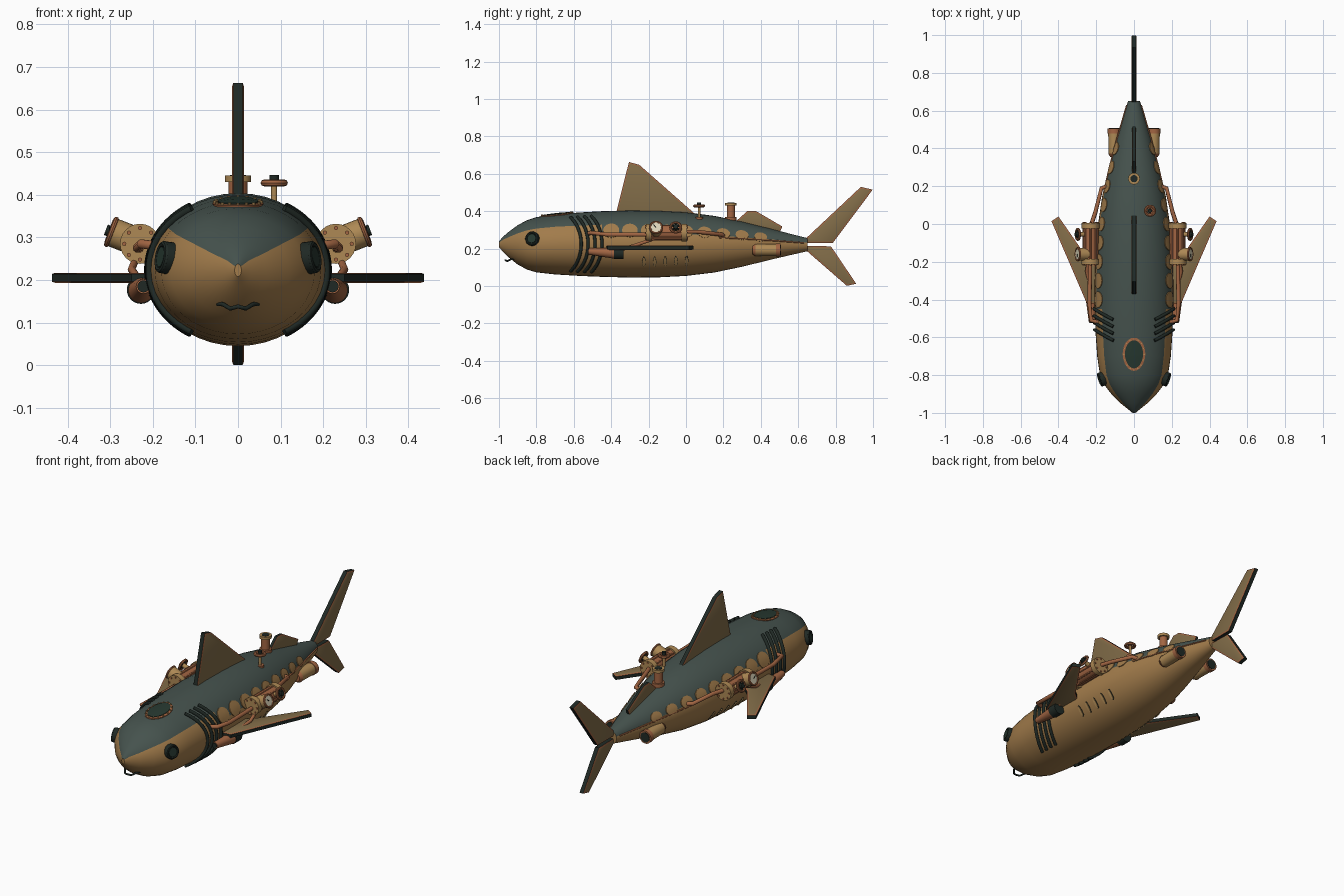
import bpy, bmesh, math
from mathutils import Vector

if "Cube" in bpy.data.objects:
    bpy.data.objects.remove(bpy.data.objects["Cube"])

def material(name, rgb):
    m = bpy.data.materials.new(name)
    m.diffuse_color = (*rgb, 1)
    m.use_nodes = True
    m.node_tree.nodes["Principled BSDF"].inputs["Base Color"].default_value = m.diffuse_color
    return m

TEAL = material("hull_teal", (0.06, 0.085, 0.075))
GOLD = material("hull_gold", (0.36, 0.20, 0.07))
COPPER = material("copper", (0.36, 0.13, 0.055))
BRASS = material("brass", (0.42, 0.25, 0.09))
BLACK = material("blackened_iron", (0.014, 0.022, 0.018))
TAN = material("fin_bronze", (0.22, 0.15, 0.065))
CREAM = material("dial_cream", (0.7, 0.65, 0.48))
GLASS = material("dark_glass", (0.02, 0.04, 0.03))

def finish(name, bm, mats):
    bmesh.ops.recalc_face_normals(bm, faces=bm.faces)
    me = bpy.data.meshes.new(name)
    bm.to_mesh(me)
    bm.free()
    for m in mats:
        me.materials.append(m)
    ob = bpy.data.objects.new(name, me)
    bpy.context.collection.objects.link(ob)
    return ob

# Hull profile: y, half width, top z, bottom z
HULL = [(-1.0, .008, .238, .208), (-.98, .032, .262, .185), (-.95, .070, .288, .155),
        (-.9, .120, .325, .115), (-.85, .158, .352, .088), (-.8, .180, .368, .073),
        (-.7, .195, .383, .062), (-.57, .204, .393, .054), (-.45, .208, .400, .049),
        (-.3, .208, .404, .045), (-.15, .203, .402, .046), (0, .190, .394, .054),
        (.15, .168, .375, .072), (.3, .133, .344, .103), (.45, .092, .307, .140),
        (.57, .056, .276, .168), (.65, .032, .256, .186)]

def section(y):
    for a, b in zip(HULL, HULL[1:]):
        if y <= b[0]:
            t = (y - a[0]) / (b[0] - a[0])
            return [a[i] + (b[i] - a[i]) * t for i in (1, 2, 3)]
    return HULL[-1][1:]

def skin(y, deg, off=0.0, s=1):
    w, top, bot = section(y)
    a = math.radians(deg)
    return Vector((s * (w + off) * math.cos(a), y,
                   (top + bot) / 2 + ((top - bot) / 2 + off) * math.sin(a)))

# Hull, with the dark back chosen by angle around the body
N = 40
bm = bmesh.new()
rings = [[bm.verts.new(skin(p[0], 360 * i / N)) for i in range(N)] for p in HULL]
for k in range(len(rings) - 1):
    low = 36 if HULL[k][0] < -.5 else 18
    for i in range(N):
        j = (i + 1) % N
        f = bm.faces.new((rings[k][i], rings[k][j], rings[k + 1][j], rings[k + 1][i]))
        f.material_index = 1 if low < 360 * (i + .5) / N < 180 - low else 0
bm.faces.new(rings[0])
bm.faces.new(rings[-1])
finish("hull", bm, [GOLD, TEAL])

def cyl(name, p1, p2, r1, mat, r2=None, n=24):
    p1, p2 = Vector(p1), Vector(p2)
    d = p2 - p1
    bm = bmesh.new()
    bmesh.ops.create_cone(bm, cap_ends=True, segments=n, radius1=r1,
                          radius2=r1 if r2 is None else r2, depth=d.length)
    bm.transform(d.to_track_quat('Z', 'Y').to_matrix().to_4x4())
    bmesh.ops.translate(bm, verts=bm.verts, vec=(p1 + p2) / 2)
    return finish(name, bm, [mat])

def ring(name, c, axis, R, r, mat):
    q = Vector(axis).to_track_quat('Z', 'Y')
    bpy.ops.mesh.primitive_torus_add(location=c, rotation=q.to_euler(), major_radius=R,
                                     minor_radius=r, major_segments=28, minor_segments=8)
    ob = bpy.context.object
    ob.name = name
    ob.data.materials.append(mat)

def tube(name, pts, r, mat):
    cu = bpy.data.curves.new(name, 'CURVE')
    cu.dimensions = '3D'
    cu.bevel_depth, cu.bevel_resolution, cu.use_fill_caps = r, 3, True
    sp = cu.splines.new('POLY')
    sp.points.add(len(pts) - 1)
    for p, co in zip(sp.points, pts):
        p.co = (*co, 1)
    cu.materials.append(mat)
    bpy.context.collection.objects.link(bpy.data.objects.new(name, cu))

def plate(name, y, deg, ry, rs, mat, off=.004, s=1, n=24):
    """Oval plate wrapped on the hull."""
    w, top, bot = section(y)
    a = math.radians(deg)
    arc = math.hypot(w * math.sin(a), (top - bot) / 2 * math.cos(a))
    bm = bmesh.new()
    mid = bm.verts.new(skin(y, deg, off, s))
    loops = []
    for f, o in ((.5, off), (1, off), (1, -.004)):
        loops.append([bm.verts.new(skin(
            y + f * ry * math.cos(2 * math.pi * i / n),
            deg + math.degrees(f * rs * math.sin(2 * math.pi * i / n) / arc), o, s))
            for i in range(n)])
    for i in range(n):
        j = (i + 1) % n
        bm.faces.new((mid, loops[0][i], loops[0][j]))
        for A, B in zip(loops, loops[1:]):
            bm.faces.new((A[i], B[i], B[j], A[j]))
    finish(name, bm, [mat])

def fin(name, outline, place, t=.011):
    """Flat fin: iron edge, copper border, bronze panel."""
    bm = bmesh.new()
    A = [bm.verts.new(place(u, v, -t)) for u, v in outline]
    B = [bm.verts.new(place(u, v, t)) for u, v in outline]
    caps = [bm.faces.new(A), bm.faces.new(B[::-1])]
    for i in range(len(A)):
        j = (i + 1) % len(A)
        bm.faces.new((A[i], A[j], B[j], B[i]))
    bmesh.ops.recalc_face_normals(bm, faces=bm.faces)
    for f in bm.faces:
        f.material_index = 0
    r = bmesh.ops.inset_individual(bm, faces=caps, thickness=.007, depth=.003, use_even_offset=True)
    for f in r['faces']:
        f.material_index = 1
    for f in caps:
        f.material_index = 2
    finish(name, bm, [BLACK, COPPER, TAN])

# Upright fins
up = lambda u, v, t: (t, u, v)
fin("dorsal_fin", [(-.375, .385), (-.305, .663), (-.25, .648), (.06, .375)], up)
fin("rear_dorsal_fin", [(.26, .34), (.33, .402), (.375, .400), (.515, .318), (.5, .285)], up, .007)
fin("upper_tail_fin", [(.645, .258), (.935, .53), (.998, .515), (.785, .23), (.645, .23)], up)
fin("lower_tail_fin", [(.645, .215), (.775, .212), (.91, .012), (.86, .001), (.645, .188)], up)

# Roof hatch
plate("hatch_rim", -.69, 90, .088, .06, COPPER, .004)
plate("hatch_glass", -.69, 90, .074, .047, GLASS, .007)
for i in range(16):
    a = math.tau * i / 16
    p = skin(-.69 + .081 * math.cos(a), 90 - math.degrees(.054 * math.sin(a) / .195), .003)
    cyl("hatch_rivet", p, p + Vector((0, 0, .006)), .004, BRASS, n=8)

# Chimney
cyl("chimney", (0, .24, .33), (0, .24, .435), .022, COPPER)
cyl("chimney_base", (0, .24, .345), (0, .24, .37), .031, COPPER)
cyl("chimney_flange", (0, .24, .43), (0, .24, .445), .031, BRASS)
cyl("chimney_mouth", (0, .24, .444), (0, .24, .447), .019, BLACK)

# Deck valve
cyl("valve_stem", (.085, .07, .35), (.085, .07, .435), .007, BRASS, n=12)
cyl("valve_base", (.085, .07, .34), (.085, .07, .368), .02, COPPER)
ring("valve_wheel", (.085, .07, .428), (0, 0, 1), .024, .008, COPPER)
for a in (0, math.pi / 2):
    d = Vector((math.cos(a), math.sin(a), 0)) * .024
    c = Vector((.085, .07, .428))
    cyl("valve_spoke", c - d, c + d, .005, COPPER, n=8)
cyl("valve_knob", (.085, .07, .43), (.085, .07, .447), .011, BLACK, n=12)

# Nose boss and mouth bar
cyl("nose_boss", (0, -.97, .224), (0, -1, .224), .02, BRASS, .008, n=12)
tube("mouth_bar", [(-.058, -.90, .145), (-.035, -.935, .143), (-.018, -.955, .133), (0, -.965, .138),
                   (.018, -.955, .133), (.035, -.935, .143), (.058, -.90, .145)], .005, BLACK)

for s, side in ((1, "right"), (-1, "left")):
    P = lambda x, y, z: Vector((s * x, y, z))
    # Pectoral fin
    fin(side + "_pectoral_fin", [(.17, -.43), (.25, -.42), (.437, .015), (.40, .04), (.24, -.19), (.17, -.25)],
        lambda u, v, t: (s * u, v, .205 + t), .009)
    # Eye porthole
    d = P(.93, -.33, .15).normalized()
    e = skin(-.82, 13, 0, s)
    cyl(side + "_eye_mount", e - d * .02, e + d * .012, .038, BLACK)
    ring(side + "_eye_ring", e + d * .012, d, .031, .007, BLACK)
    cyl(side + "_eye_glass", e + d * .01, e + d * .017, .024, GLASS)
    # Gill bands
    for k in range(4):
        pts = [skin(-.62 + .037 * k + .06 * math.cos(math.radians(b * 1.5)), b, .004, s)
               for b in range(-58, 59, 4)]
        tube(side + "_gill_band", pts, .0085, BLACK)
    # Scalloped border and belly vents
    for k in range(9):
        y = -.4 + .1 * k
        plate(side + "_scallop", y, 24, .043 - .0012 * k, .042 - .002 * k, GOLD, .004, s)
    for k in range(5):
        plate(side + "_vent_rim", -.225 + .057 * k, -32, .0095, .032, BLACK, .002, s, 16)
        plate(side + "_vent", -.225 + .057 * k, -32, .0075, .029, BRASS, .005, s, 16)
    # Boiler
    cyl(side + "_boiler", P(.23, -.2, .285), P(.23, -.01, .285), .039, COPPER)
    for y in (-.215, -.025):
        cyl(side + "_boiler_cap", P(.23, y, .285), P(.23, y + .03, .285), .047, BRASS)
    for k in range(8):
        a = math.tau * k / 8
        c = P(.23 + .037 * math.cos(a), -.22, .285 + .037 * math.sin(a))
        cyl(side + "_cap_bolt", c, c + Vector((0, .23, 0)), .005, COPPER, n=8)
    # Gauge and hand wheel on the boiler
    o = P(.93, 0, .36).normalized()
    g = P(.23, -.16, .287)
    cyl(side + "_gauge_case", g, g + o * .072, .034, BRASS)
    ring(side + "_gauge_rim", g + o * .072, o, .032, .006, COPPER)
    cyl(side + "_gauge_dial", g + o * .07, g + o * .075, .027, CREAM)
    tube(side + "_gauge_needle", [g + o * .076, g + o * .076 + Vector((0, -.014, .012))], .002, BLACK)
    w = P(.23, -.055, .287)
    cyl(side + "_wheel_stem", w, w + o * .08, .012, BRASS, n=12)
    ring(side + "_hand_wheel", w + o * .072, o, .028, .007, COPPER)
    u = o.cross(Vector((0, 1, 0)))
    for k in range(3):
        v = (u * math.cos(k * math.pi / 3) + Vector((0, 1, 0)) * math.sin(k * math.pi / 3)) * .028
        cyl(side + "_wheel_spoke", w + o * .072 - v, w + o * .072 + v, .005, BLACK, n=8)
    cyl(side + "_wheel_hub", w + o * .07, w + o * .086, .013, BLACK, n=12)
    # Pipes
    tube(side + "_front_pipe", [P(.19, -.52, .28), P(.228, -.51, .285), P(.236, -.42, .275), P(.232, -.2, .275)], .011, COPPER)
    tube(side + "_lower_pipe", [P(.225, -.36, .19), P(.25, -.25, .225), P(.235, -.15, .26)], .009, COPPER)
    tube(side + "_rear_pipe", [P(.225, 0, .29), P(.205, .06, .29), P(.172, .19, .275), P(.14, .2, .27)], .011, COPPER)
    tube(side + "_seam_pipe", [skin(.18 + .045 * k, 14, .001, s) for k in range(11)], .004, COPPER)
    # Forward tube
    cyl(side + "_torpedo_cone", P(.222, -.52, .185), P(.228, -.37, .175), .017, COPPER, .031)
    cyl(side + "_torpedo_muzzle", P(.222, -.525, .185), P(.222, -.515, .185), .014, BLACK)
    cyl(side + "_torpedo_breech", P(.228, -.385, .177), P(.228, -.335, .177), .033, BLACK)
    # Rear thruster
    cyl(side + "_thruster", P(.102, .37, .193), P(.105, .49, .193), .032, BRASS)
    cyl(side + "_thruster_nose", P(.102, .355, .193), P(.102, .372, .193), .024, COPPER, .034)
    cyl(side + "_thruster_ring", P(.105, .48, .193), P(.105, .505, .193), .035, COPPER)
    cyl(side + "_thruster_mouth", P(.105, .504, .193), P(.105, .508, .193), .027, BLACK)

# Smooth shading with sharp edges kept
bpy.ops.object.select_all(action='DESELECT')
for ob in bpy.context.scene.objects:
    if ob.type == 'MESH':
        ob.select_set(True)
        bpy.context.view_layer.objects.active = ob
bpy.ops.object.shade_smooth_by_angle(angle=math.radians(35))
